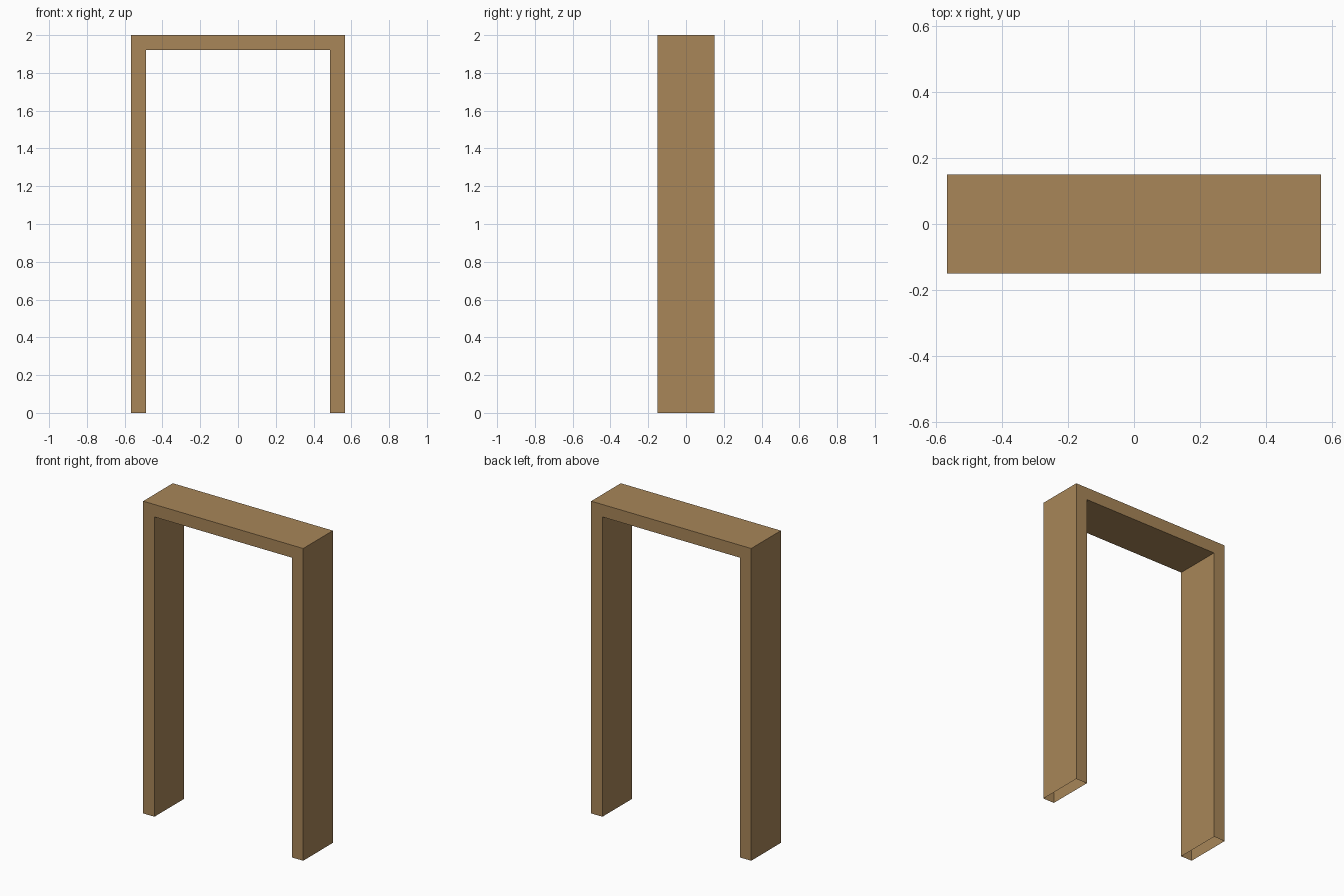
import bpy, bmesh

if "Cube" in bpy.data.objects:
    bpy.data.objects.remove(bpy.data.objects["Cube"])

W, IN, D, H, T = 0.567, 0.487, 0.15, 2.0, 0.08

wood = bpy.data.materials.new("tan wood")
wood.diffuse_color = (0.392, 0.238, 0.098, 1)
wood.use_nodes = True
wood.node_tree.nodes["Principled BSDF"].inputs["Base Color"].default_value = wood.diffuse_color

# Door frame: U-shaped front profile extruded through its depth
profile = [(-W, 0), (-IN, 0), (-IN, H - T), (IN, H - T),
           (IN, 0), (W, 0), (W, H), (-W, H)]
bm = bmesh.new()
front = bm.faces.new([bm.verts.new((x, -D, z)) for x, z in profile])
ext = bmesh.ops.extrude_face_region(bm, geom=[front], use_keep_orig=True)
back_verts = [v for v in ext["geom"] if isinstance(v, bmesh.types.BMVert)]
bmesh.ops.translate(bm, verts=back_verts, vec=(0, 2 * D, 0))
bmesh.ops.recalc_face_normals(bm, faces=bm.faces)

# The legs are hollow and open at the floor
feet = [f for f in bm.faces if all(v.co.z < 0.001 for v in f.verts)]
bmesh.ops.delete(bm, geom=feet, context='FACES_ONLY')

mesh = bpy.data.meshes.new("door_frame")
bm.to_mesh(mesh)
bm.free()
mesh.materials.append(wood)
frame = bpy.data.objects.new("door_frame", mesh)
bpy.context.collection.objects.link(frame)
